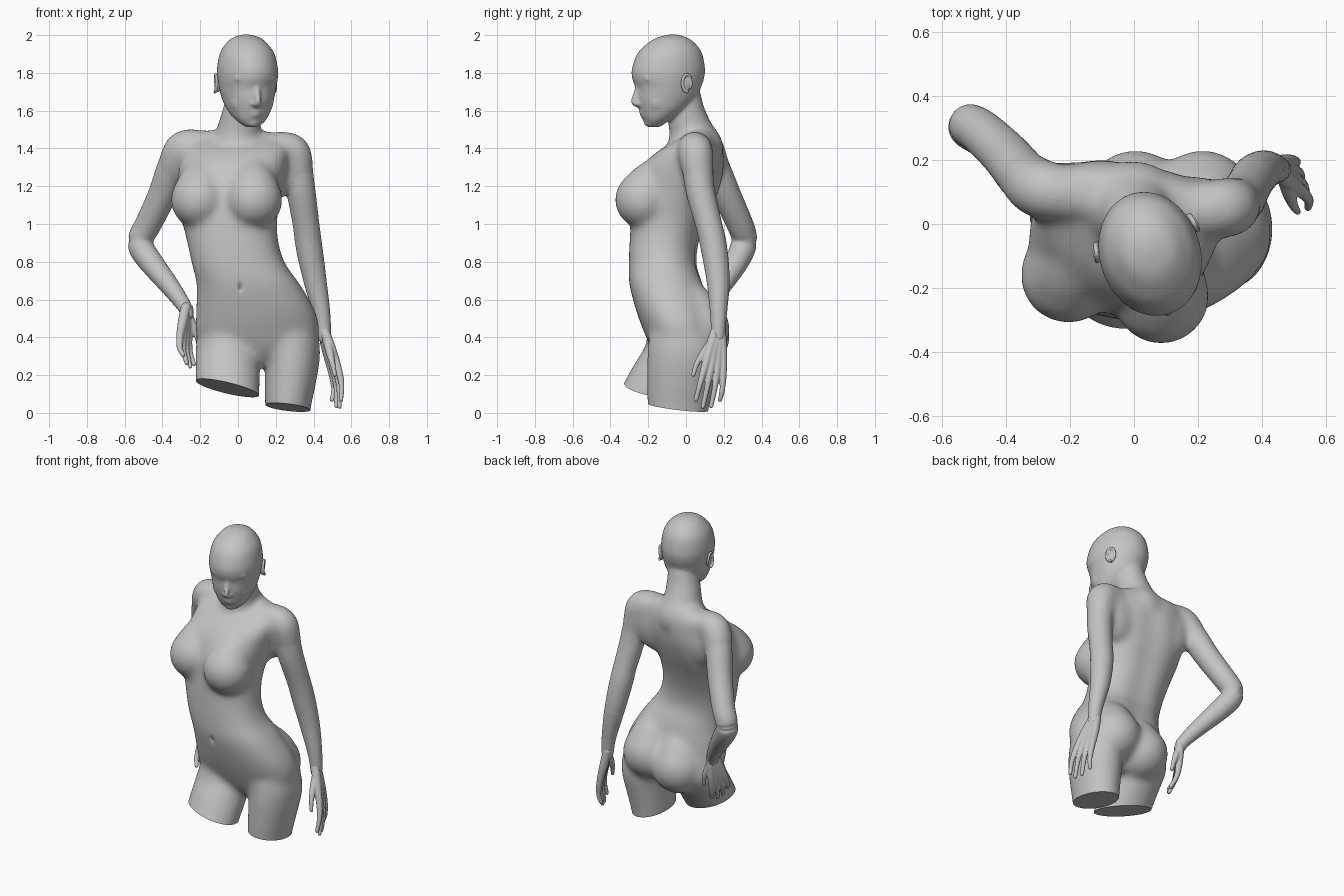
import bpy, bmesh, math
from mathutils import Vector, Matrix

if "Cube" in bpy.data.objects:
    bpy.data.objects.remove(bpy.data.objects["Cube"])

grey = bpy.data.materials.new("mannequin grey")
grey.use_nodes = True
grey.diffuse_color = (0.55, 0.55, 0.55, 1)
grey.node_tree.nodes["Principled BSDF"].inputs["Base Color"].default_value = (0.55, 0.55, 0.55, 1)


def spline(rows, steps=5):
    """Catmull-Rom interpolation through rows of numbers."""
    out = []
    for i in range(len(rows) - 1):
        p = [rows[max(i - 1, 0)], rows[i], rows[i + 1], rows[min(i + 2, len(rows) - 1)]]
        for s in range(steps):
            t = s / steps
            out.append([0.5 * (2 * b + (c - a) * t + (2 * a - 5 * b + 4 * c - d) * t * t
                               + (3 * b - a - 3 * c + d) * t ** 3) for a, b, c, d in zip(*p)])
    return out + [list(rows[-1])]


def skin(bm, rings):
    """Closed skin over a list of point rings."""
    vs = [[bm.verts.new(p) for p in ring] for ring in rings]
    n = len(vs[0])
    for a, b in zip(vs, vs[1:]):
        for i in range(n):
            bm.faces.new((a[i], a[(i + 1) % n], b[(i + 1) % n], b[i]))
    bm.faces.new(vs[0][::-1])
    bm.faces.new(vs[-1])


def loft(bm, rows, groove=0.0, power=1.0, n=40):
    """Level rings; each row is z, centre x, centre y, half width, half depth, yaw."""
    rings = []
    for z, cx, cy, rx, ry, yaw in spline(rows):
        ring = []
        for i in range(n):
            a = 2 * math.pi * i / n
            c, s = math.cos(a), math.sin(a)
            x = rx * math.copysign(abs(c) ** power, c)
            y = ry * math.copysign(abs(s) ** power, s)
            y *= 1 - groove * math.exp(-((a - math.pi / 2) / 0.22) ** 2)
            r = math.radians(yaw)
            ring.append((cx + x * math.cos(r) - y * math.sin(r),
                         cy + x * math.sin(r) + y * math.cos(r), z))
        rings.append(ring)
    skin(bm, rings)


def tube(bm, rows, n=20):
    """Round limb; each row is x, y, z, radius."""
    pts = spline(rows)
    rings = []
    for i, (x, y, z, r) in enumerate(pts):
        d = Vector(pts[min(i + 1, len(pts) - 1)][:3]) - Vector(pts[max(i - 1, 0)][:3])
        q = d.to_track_quat('Z', 'Y')
        rings.append([Vector((x, y, z)) + q @ Vector((r * math.cos(a), r * math.sin(a), 0))
                      for a in (2 * math.pi * k / n for k in range(n))])
    skin(bm, rings)
    ball(bm, pts[0][:3], [pts[0][3]] * 3)
    ball(bm, pts[-1][:3], [pts[-1][3]] * 3)


def ball(bm, c, r):
    m = Matrix.Translation(c) @ Matrix.Diagonal((*r, 1))
    bmesh.ops.create_uvsphere(bm, u_segments=24, v_segments=16, radius=1, matrix=m)


def fuse(name, bm, voxel, smooth, cuts=()):
    """Melt overlapping shapes into one skin, soften it, then slice off flat ends."""
    bmesh.ops.recalc_face_normals(bm, faces=bm.faces)
    me = bpy.data.meshes.new(name)
    bm.to_mesh(me)
    bm.free()
    ob = bpy.data.objects.new(name, me)
    bpy.context.collection.objects.link(ob)
    m = ob.modifiers.new("Fuse", 'REMESH')
    m.mode, m.voxel_size = 'VOXEL', voxel
    m = ob.modifiers.new("Soften", 'SMOOTH')
    m.factor, m.iterations = 0.5, smooth
    new = bpy.data.meshes.new_from_object(ob.evaluated_get(bpy.context.evaluated_depsgraph_get()))
    ob.modifiers.clear()
    ob.data = new
    new.name = name
    bm = bmesh.new()
    bm.from_mesh(new)
    for side, point, normal in cuts:
        fs = [f for f in bm.faces if f.calc_center_median().z < 0.3
              and (f.calc_center_median().x - 0.13) * side > 0]
        geom = fs + list({e for f in fs for e in f.edges}) + list({v for f in fs for v in f.verts})
        bmesh.ops.bisect_plane(bm, geom=geom, plane_co=point, plane_no=normal, clear_outer=True)
    if cuts:
        bmesh.ops.holes_fill(bm, edges=[e for e in bm.edges if e.is_boundary])
        # navel dent
        for v in bm.verts:
            d = (v.co.x - 0.012) ** 2 / 0.01 ** 2 + (v.co.z - 0.665) ** 2 / 0.022 ** 2
            if v.co.y < -0.15 and d < 9:
                v.co.y += 0.014 * math.exp(-d)
    bm.to_mesh(new)
    bm.free()
    new.materials.clear()
    new.materials.append(grey)
    new.shade_smooth()
    new.set_sharp_from_angle(angle=math.radians(50))
    return ob


# Trunk: torso, neck, shoulders, breasts, buttocks and thighs, softened strongly
bm = bmesh.new()
loft(bm, [(1.49, 0.0, 0.09, 0.16, 0.055, -8), (1.46, -0.01, 0.08, 0.25, 0.085, -9),
          (1.42, -0.01, 0.05, 0.28, 0.135, -10), (1.36, -0.015, 0.01, 0.285, 0.185, -10),
          (1.28, -0.03, -0.02, 0.285, 0.215, -11), (1.16, -0.05, -0.053, 0.28, 0.218, -11),
          (1.02, -0.045, -0.09, 0.253, 0.198, -9), (0.89, -0.025, -0.115, 0.242, 0.183, -6),
          (0.78, 0.007, -0.12, 0.25, 0.183, -3), (0.68, 0.055, -0.1, 0.274, 0.2, 0),
          (0.53, 0.095, -0.06, 0.317, 0.2, 2), (0.4, 0.105, -0.03, 0.32, 0.18, 2),
          (0.32, 0.12, -0.03, 0.2, 0.14, 0), (0.25, 0.125, -0.03, 0.05, 0.08, 0)],
     groove=0.08, power=0.88)
tube(bm, [(0.03, -0.01, 1.68, 0.092), (0.018, 0.0, 1.59, 0.104),
          (0.005, 0.025, 1.5, 0.118), (0, 0.05, 1.4, 0.15)])
for x, y in ((-0.205, -0.16), (0.085, -0.225)):
    tube(bm, [(x, y, 1.128, 0.153), (x * 0.97, y + 0.035, 1.2, 0.133),
              (x * 0.93, y + 0.095, 1.28, 0.095), (x * 0.9, y + 0.16, 1.34, 0.06)])
tube(bm, [(0, 0.07, 1.41, 0.085), (0.16, 0.045, 1.4, 0.088), (0.283, 0.05, 1.388, 0.095),
          (0.312, 0.06, 1.3, 0.088), (0.33, 0.075, 1.2, 0.075)])
tube(bm, [(-0.05, 0.08, 1.41, 0.085), (-0.18, 0.09, 1.41, 0.088), (-0.29, 0.108, 1.403, 0.095),
          (-0.34, 0.145, 1.31, 0.087), (-0.372, 0.18, 1.23, 0.075)])
ball(bm, (-0.2, 0.1, 1.3), (0.12, 0.095, 0.17))
ball(bm, (0.18, 0.055, 1.3), (0.14, 0.095, 0.18))
for x, z in ((0.215, 0.455), (0.005, 0.41)):
    tube(bm, [(x, 0.065, z - 0.01, 0.168), (x * 0.95 + 0.005, 0.035, z + 0.09, 0.14),
              (x * 0.75 + 0.025, -0.02, z + 0.2, 0.09)])
loft(bm, [(0.56, 0.24, -0.03, 0.12, 0.13, 0), (0.42, 0.27, -0.02, 0.152, 0.175, 0),
          (0.3, 0.288, -0.015, 0.147, 0.19, 0), (0.15, 0.277, -0.03, 0.135, 0.177, 0),
          (0.03, 0.265, -0.04, 0.122, 0.164, 0), (-0.1, 0.26, -0.045, 0.11, 0.15, 0)])
loft(bm, [(0.5, -0.04, -0.03, 0.15, 0.16, 0), (0.36, -0.053, -0.03, 0.171, 0.185, 0),
          (0.25, -0.055, -0.1, 0.171, 0.18, 0), (0.13, -0.055, -0.175, 0.171, 0.17, 0),
          (-0.05, -0.055, -0.28, 0.16, 0.16, 0)])
trunk = fuse("trunk", bm, 0.012, 40)

# Head: skull loft with brows, eyes, nose, lips, cheeks and chin
head_place = Matrix.Translation((0.037, -0.05, 0)) @ Matrix.Rotation(math.radians(17), 4, 'Z') \
    @ Matrix.Translation((0, 0.05, 0))
bm = bmesh.new()
loft(bm, [(2.003, 0, -0.07, 0.02, 0.025, 0), (1.985, 0, -0.075, 0.075, 0.085, 0),
          (1.95, 0, -0.08, 0.112, 0.135, 0), (1.9, 0, -0.088, 0.143, 0.175, 0),
          (1.82, 0, -0.095, 0.158, 0.197, 0), (1.765, 0, -0.097, 0.156, 0.192, 0),
          (1.72, 0, -0.097, 0.149, 0.175, 0), (1.66, 0, -0.105, 0.135, 0.163, 0),
          (1.6, 0, -0.13, 0.113, 0.121, 0), (1.55, 0, -0.16, 0.08, 0.072, 0),
          (1.513, 0, -0.175, 0.035, 0.03, 0)])
tube(bm, [(0, -0.26, 1.75, 0.012), (0, -0.27, 1.7, 0.016),
          (0, -0.288, 1.645, 0.016), (0, -0.258, 1.628, 0.014)])
ball(bm, (0, -0.237, 1.592), (0.036, 0.02, 0.009))
ball(bm, (0, -0.233, 1.574), (0.03, 0.02, 0.009))
ball(bm, (0, -0.195, 1.537), (0.04, 0.035, 0.026))
for s in (-1, 1):
    ball(bm, (s * 0.058, -0.228, 1.722), (0.032, 0.03, 0.017))
    ball(bm, (s * 0.055, -0.238, 1.768), (0.06, 0.026, 0.014))
    ball(bm, (s * 0.02, -0.262, 1.636), (0.013, 0.018, 0.012))
    ball(bm, (s * 0.06, -0.17, 1.65), (0.06, 0.06, 0.07))
bm.transform(head_place)
head = fuse("head", bm, 0.007, 4)

# Whole body: trunk and head joined with both arms
bm = bmesh.new()
for part in (trunk, head):
    bm.from_mesh(part.data)
    bpy.data.objects.remove(part)
tube(bm, [(0.288, 0.05, 1.385, 0.083), (0.312, 0.06, 1.3, 0.081), (0.334, 0.077, 1.17, 0.077),
          (0.36, 0.12, 1.0, 0.071), (0.376, 0.147, 0.88, 0.071), (0.408, 0.17, 0.7, 0.062),
          (0.445, 0.172, 0.52, 0.045), (0.458, 0.17, 0.4, 0.036)])
tube(bm, [(-0.292, 0.108, 1.398, 0.083), (-0.343, 0.147, 1.31, 0.082), (-0.403, 0.217, 1.15, 0.076),
          (-0.475, 0.285, 1.0, 0.071), (-0.512, 0.308, 0.93, 0.068), (-0.51, 0.3, 0.87, 0.068),
          (-0.455, 0.262, 0.79, 0.064), (-0.36, 0.188, 0.67, 0.052), (-0.288, 0.128, 0.57, 0.04),
          (-0.268, 0.105, 0.52, 0.034)])
fuse("body", bm, 0.0078, 6, [(-1, (-0.05, -0.2, 0.135), (-0.26, -0.2, -1)),
                             (1, (0.265, -0.05, 0.03), (-0.12, -0.12, -1))])

# Ears: raised rim around a thin shell
for s, name in ((1, "left_ear"), (-1, "right_ear")):
    bm = bmesh.new()
    rim = []
    for k in range(21):
        a = math.radians(-60 + 300 * k / 20)
        rim.append((s * (0.155 + 0.01 * math.sin(a / 2)), -0.042 + 0.026 * math.cos(a + 0.6),
                    1.745 + 0.046 * math.sin(a + 0.6), 0.008))
    tube(bm, rim, 10)
    ball(bm, (s * 0.148, -0.044, 1.74), (0.014, 0.025, 0.043))
    ball(bm, (s * 0.156, -0.062, 1.735), (0.009, 0.009, 0.012))
    fuse(name, bm, 0.004, 2).matrix_world = head_place


# Hands: four fingers fanned from the wrist, plus a thumb
def hand(name, wrist, tip, side, spread):
    w, t = Vector(wrist), Vector(tip)
    length = (t - w).length
    d = (t - w).normalized()
    s = Vector(side)
    s = (s - d * s.dot(d)).normalized()
    n = d.cross(s)
    bm = bmesh.new()

    def at(along, across, out, r):
        return (*(w + d * along * length + s * across * spread + n * out), r)

    for k, reach in ((-1.5, 0.86), (-0.5, 0.97), (0.5, 1.0), (1.5, 0.93)):
        tube(bm, [at(-0.05, k * 0.009, 0, 0.027), at(0.2, k * 0.021, -0.006, 0.026),
                  at(0.48, k * 0.031, -0.012, 0.02), at(0.7, k * 0.037, -0.006, 0.0155),
                  at(reach - 0.03, k * 0.039, 0.018, 0.012)], 12)
    tube(bm, [at(0.05, 0.015, 0, 0.022), at(0.25, 0.05, 0.015, 0.021),
              at(0.42, 0.075, 0.025, 0.015), at(0.57, 0.083, 0.03, 0.011)], 12)
    fuse(name, bm, 0.005, 3)


hand("left_hand", (0.458, 0.168, 0.41), (0.55, 0.115, 0.02), (0.35, -0.93, 0), 1.15)
hand("right_hand", (-0.27, 0.105, 0.54), (-0.278, 0.02, 0.24), (0.5, 0.85, 0), 0.95)
